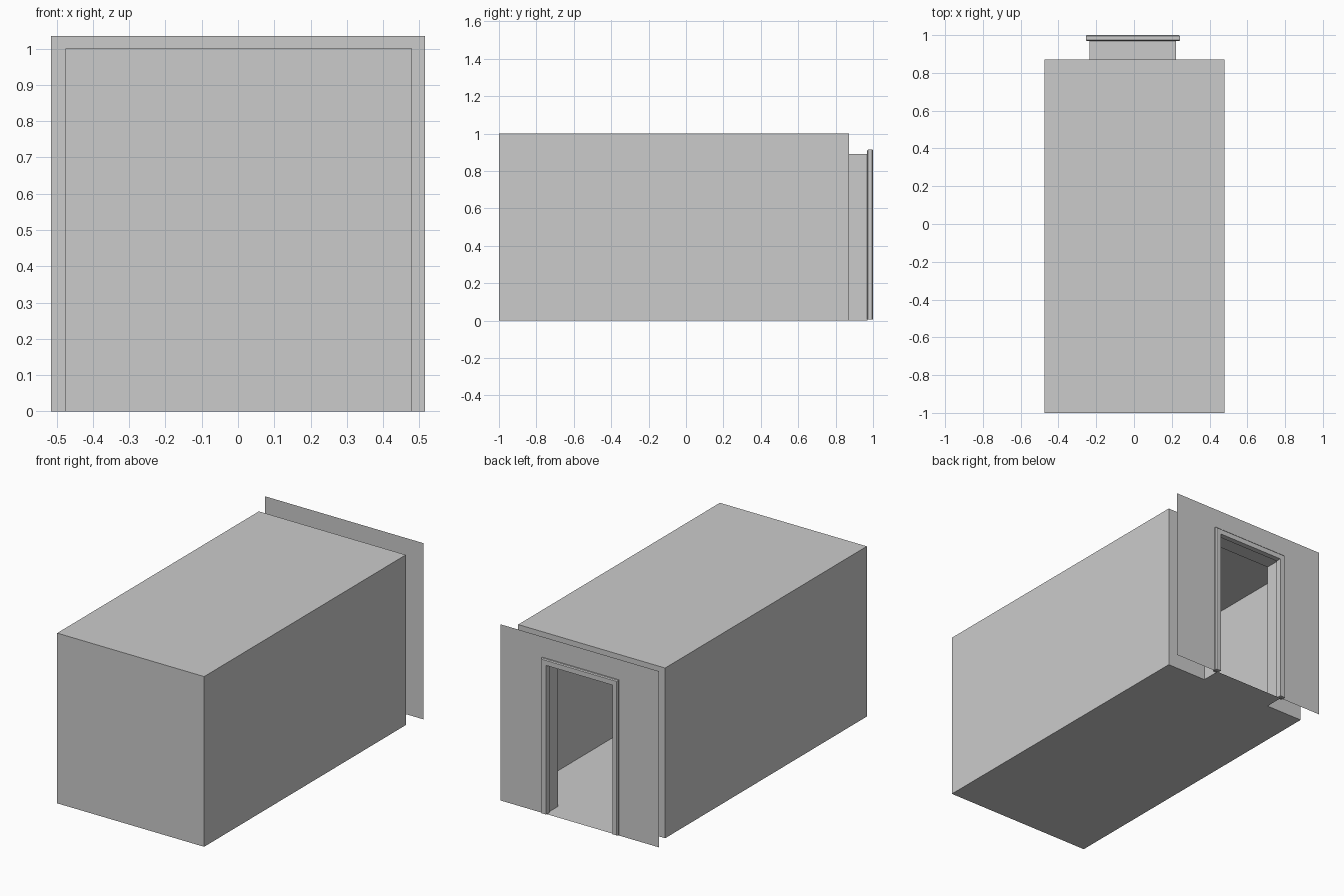
import bpy
import bmesh

if "Cube" in bpy.data.objects:
    bpy.data.objects.remove(bpy.data.objects["Cube"])

DOOR_X0, DOOR_X1, DOOR_TOP = -0.235, 0.222, 0.89
ROOM_X0, ROOM_X1, ROOM_BACK = -0.475, 0.48, 0.872
WALL_Y = 0.985


def make_object(name, bm):
    mesh = bpy.data.meshes.new(name)
    bm.to_mesh(mesh)
    bm.free()
    obj = bpy.data.objects.new(name, mesh)
    bpy.context.collection.objects.link(obj)
    return obj


def add_quad(bm, points):
    return bm.faces.new([bm.verts.new(p) for p in points])


def wall_rect(bm, x0, x1, z0, z1, y):
    # upright sheet facing +y
    add_quad(bm, [(x1, y, z0), (x0, y, z0), (x0, y, z1), (x1, y, z1)])


def wall_with_door(bm, x0, x1, z1, y, z0=0.0):
    wall_rect(bm, x0, DOOR_X0, z0, z1, y)
    wall_rect(bm, DOOR_X1, x1, z0, z1, y)
    if z1 > DOOR_TOP:
        bm.verts.ensure_lookup_table()
        wall_rect(bm, DOOR_X0, DOOR_X1, DOOR_TOP, z1, y)


def finish(name, bm):
    bmesh.ops.remove_doubles(bm, verts=bm.verts, dist=0.0005)
    return make_object(name, bm)


# Room shell: thin box whose back wall has a doorway
bm = bmesh.new()
bmesh.ops.create_cube(bm, size=1)
for v in bm.verts:
    v.co.x = ROOM_X1 if v.co.x > 0 else ROOM_X0
    v.co.y = ROOM_BACK if v.co.y > 0 else -1.0
    v.co.z = 1.0 if v.co.z > 0 else 0.0
back = [f for f in bm.faces if f.normal.y > 0.9 or all(v.co.y > 0 for v in f.verts)]
bmesh.ops.delete(bm, geom=back, context='FACES_ONLY')
wall_with_door(bm, ROOM_X0, ROOM_X1, 1.0, ROOM_BACK)
finish("room_shell", bm)

# Short passage joining the room to the outer wall
bm = bmesh.new()
outline = [(DOOR_X0, 0), (DOOR_X0, DOOR_TOP), (DOOR_X1, DOOR_TOP), (DOOR_X1, 0)]
for i, (a, b) in enumerate(zip(outline, outline[1:] + outline[:1])):
    end = WALL_Y if i == 3 else 0.97
    add_quad(bm, [(a[0], ROOM_BACK, a[1]), (b[0], ROOM_BACK, b[1]),
                  (b[0], end, b[1]), (a[0], end, a[1])])
finish("door_passage", bm)

# Outer wall sheet, with a separate lower panel
bm = bmesh.new()
wall_with_door(bm, -0.515, 0.515, 1.035, WALL_Y, 0.39)
finish("outer_wall", bm)
bm = bmesh.new()
wall_with_door(bm, -0.515, 0.515, 0.39, WALL_Y)
finish("lower_wall_panel", bm)

# Door trim: chamfered section swept up, across and down with mitred corners
section = [(0.0, 0.968), (0.028, 0.968), (0.034, 0.973),
           (0.034, 0.995), (0.029, 1.0), (0.0, 1.0)]
cx, half, top, foot = -0.006, 0.215, 0.881, 0.005
bm = bmesh.new()
rings = []
for side, upper in ((-1, False), (-1, True), (1, True), (1, False)):
    rings.append([bm.verts.new((cx + side * (half + off), y,
                                top + off if upper else foot))
                  for off, y in section])
count = len(section)
for r0, r1 in zip(rings, rings[1:]):
    for i in range(count):
        j = (i + 1) % count
        bm.faces.new((r0[i], r0[j], r1[j], r1[i]))
bm.faces.new(rings[0])
bm.faces.new(rings[-1])
bmesh.ops.recalc_face_normals(bm, faces=bm.faces)
make_object("door_trim", bm)
